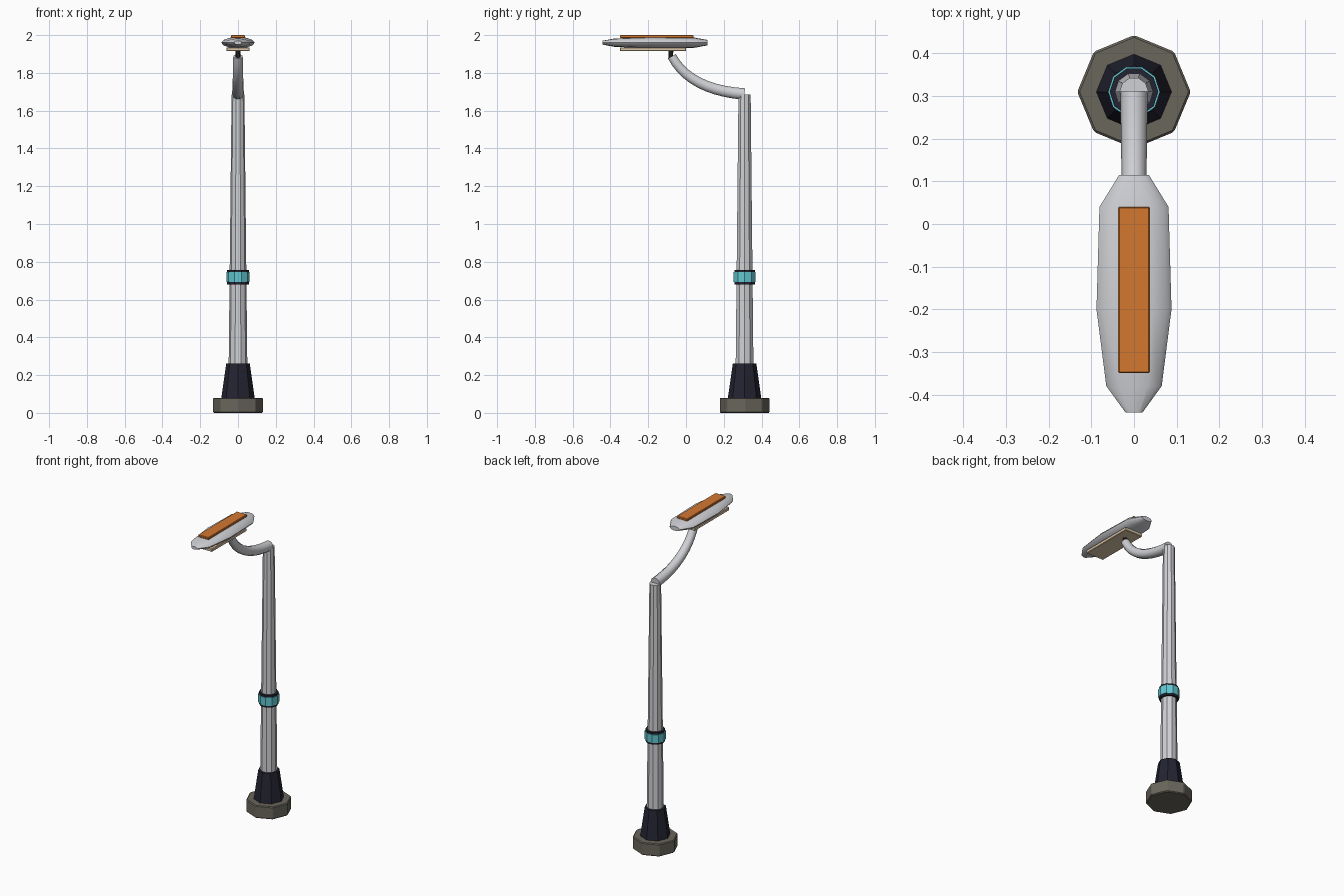
import bpy, bmesh, math
from mathutils import Vector

if "Cube" in bpy.data.objects:
    bpy.data.objects.remove(bpy.data.objects["Cube"])

POLE_Y = 0.31


def mat(name, r, g, b):
    m = bpy.data.materials.new(name)
    lin = [((c / 255 + 0.055) / 1.055) ** 2.4 for c in (r, g, b)]
    m.diffuse_color = (*lin, 1)
    m.use_nodes = True
    m.node_tree.nodes["Principled BSDF"].inputs["Base Color"].default_value = m.diffuse_color
    return m


METAL = mat("light grey metal", 208, 209, 213)
NAVY = mat("dark navy", 36, 36, 50)
STONE = mat("stone grey", 106, 102, 92)
CYAN = mat("cyan", 98, 200, 210)
ORANGE = mat("orange", 212, 120, 48)
CREAM = mat("warm cream", 222, 200, 168)
BLACK = mat("near black", 42, 40, 40)


def finish(name, bm, material, smooth=None, bevel=0):
    bmesh.ops.recalc_face_normals(bm, faces=bm.faces)
    me = bpy.data.meshes.new(name)
    bm.to_mesh(me)
    bm.free()
    me.materials.append(material)
    ob = bpy.data.objects.new(name, me)
    bpy.context.collection.objects.link(ob)
    if bevel:
        mod = ob.modifiers.new("bevel", 'BEVEL')
        mod.width, mod.segments = bevel, 1
    if smooth:
        bpy.ops.object.select_all(action='DESELECT')
        ob.select_set(True)
        bpy.context.view_layer.objects.active = ob
        bpy.ops.object.shade_smooth_by_angle(angle=math.radians(smooth))
    return ob


def loft(name, rings, material, **kw):
    """Skin a list of equal-sized point rings and cap both ends."""
    bm = bmesh.new()
    loops = [[bm.verts.new(p) for p in ring] for ring in rings]
    n = len(loops[0])
    for a, b in zip(loops, loops[1:]):
        for i in range(n):
            j = (i + 1) % n
            bm.faces.new((a[i], a[j], b[j], b[i]))
    bm.faces.new(loops[0])
    bm.faces.new(loops[-1])
    return finish(name, bm, material, **kw)


def ring(center, u, v, n):
    c, u, v = Vector(center), Vector(u), Vector(v)
    return [c + u * math.cos(2 * math.pi * i / n) + v * math.sin(2 * math.pi * i / n)
            for i in range(n)]


def turned(name, profile, n, material, **kw):
    """Upright turned part on the pole axis from (radius, z) pairs."""
    return loft(name, [ring((0, POLE_Y, z), (r, 0, 0), (0, r, 0), n)
                       for r, z in profile], material, **kw)


def plate(name, hx, y0, y1, z0, z1, material):
    pts = [[(-hx, y0, z), (hx, y0, z), (hx, y1, z), (-hx, y1, z)] for z in (z0, z1)]
    return loft(name, pts, material, bevel=0.003)


# Foot, collar and pole
turned("base_block", [(0.133, 0), (0.133, 0.08)], 8, STONE, bevel=0.005)
turned("base_collar", [(0.089, 0.075), (0.062, 0.262)], 8, NAVY)
turned("pole", [(0.05, 0.2), (0.034, 1.685)], 10, METAL)

# Glowing band between dark rims
turned("band_rims", [(0.057, 0.68), (0.057, 0.757)], 10, NAVY)
turned("band", [(0.061, 0.692), (0.061, 0.745)], 10, CYAN)

# Curved arm swept along a quadratic curve
P0, P1, P2 = Vector((0, 0.31, 1.688)), Vector((0, 0.02, 1.71)), Vector((0, -0.075, 1.888))
arm = []
for k in range(11):
    t = k / 10
    p = P0 * (1 - t) ** 2 + P1 * 2 * t * (1 - t) + P2 * t * t
    d = ((P1 - P0) * (1 - t) + (P2 - P1) * t).normalized()
    r = 0.032 - 0.007 * t
    arm.append(ring(p, (r, 0, 0), d.cross(Vector((1, 0, 0))) * r, 10))
loft("arm", arm, METAL, smooth=40)

# Small pivot joining arm and lamp head
loft("pivot", [ring((0, -0.08, z), (r, 0, 0), (0, r, 0), 8)
               for r, z in ((0.012, 1.88), (0.012, 1.905), (0.016, 1.935))], BLACK)

# Lamp head: (y, half width, half height)
sections = [(-0.442, 0.02, 0.01), (-0.38, 0.065, 0.022), (-0.2, 0.088, 0.03),
            (0.04, 0.081, 0.028), (0.115, 0.035, 0.014)]
loft("lamp_head", [ring((0, y, 1.96), (w, 0, 0), (0, 0, h), 12) for y, w, h in sections],
     METAL, smooth=40)

# Top panel and underside light panel
plate("top_panel", 0.037, -0.35, 0.04, 1.985, 2.0, ORANGE)
plate("light_panel", 0.062, -0.35, 0.0, 1.915, 1.935, CREAM)
